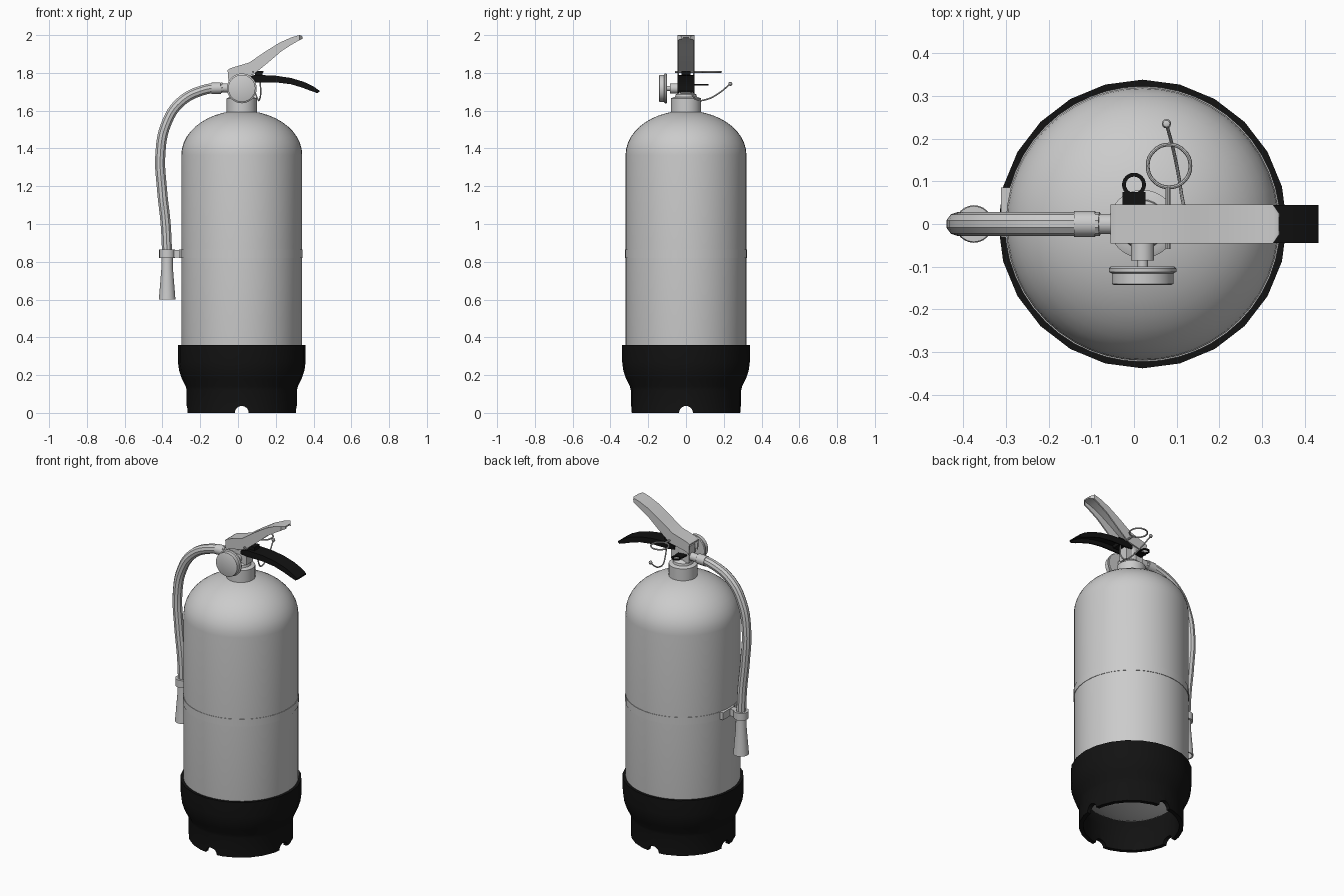
import bpy, bmesh, math
from mathutils import Vector, Matrix

if "Cube" in bpy.data.objects:
    bpy.data.objects.remove(bpy.data.objects["Cube"])

CX = 0.02  # tank axis


def material(name, rgb):
    m = bpy.data.materials.new(name)
    m.diffuse_color = (*rgb, 1)
    m.use_nodes = True
    m.node_tree.nodes["Principled BSDF"].inputs["Base Color"].default_value = m.diffuse_color
    return m


GREY = material("light_grey", (0.6, 0.6, 0.6))
BLACK = material("black", (0.006, 0.006, 0.006))


def finish(name, bm, mat):
    bmesh.ops.remove_doubles(bm, verts=bm.verts, dist=1e-5)
    bmesh.ops.recalc_face_normals(bm, faces=bm.faces)
    me = bpy.data.meshes.new(name)
    bm.to_mesh(me)
    bm.free()
    ob = bpy.data.objects.new(name, me)
    bpy.context.collection.objects.link(ob)
    me.materials.append(mat)
    return ob


def lathe(name, profile, mat, n=48, origin=(CX, 0, 0), axis=(0, 0, 1), closed=False):
    """Spin (radius, height) points around an axis."""
    bm = bmesh.new()
    pts = profile + profile[:1] if closed else profile
    vs = [bm.verts.new((r, 0, z)) for r, z in pts]
    es = [bm.edges.new(p) for p in zip(vs, vs[1:])]
    bmesh.ops.spin(bm, geom=vs + es, cent=(0, 0, 0), axis=(0, 0, 1),
                   angle=2 * math.pi, steps=n)
    rot = Vector((0, 0, 1)).rotation_difference(Vector(axis)).to_matrix().to_4x4()
    bm.transform(Matrix.Translation(origin) @ rot)
    return finish(name, bm, mat)


def box(name, lo, hi, mat):
    bm = bmesh.new()
    bmesh.ops.create_cube(bm, size=1)
    for v in bm.verts:
        v.co = [(a + b) / 2 + c * (b - a) for a, b, c in zip(lo, hi, v.co)]
    return finish(name, bm, mat)


def tube(name, pts, radius, mat, cyclic=False, res=6, sides=3):
    cu = bpy.data.curves.new(name, 'CURVE')
    cu.dimensions = '3D'
    cu.bevel_depth, cu.bevel_resolution = radius, sides
    cu.resolution_u, cu.use_fill_caps = res, True
    sp = cu.splines.new('BEZIER')
    sp.bezier_points.add(len(pts) - 1)
    for b, p in zip(sp.bezier_points, pts):
        b.co = p
        b.handle_left_type = b.handle_right_type = 'AUTO'
    sp.use_cyclic_u = cyclic
    ob = bpy.data.objects.new(name, cu)
    bpy.context.collection.objects.link(ob)
    cu.materials.append(mat)
    bpy.ops.object.select_all(action='DESELECT')
    ob.select_set(True)
    bpy.context.view_layer.objects.active = ob
    bpy.ops.object.convert(target='MESH')
    return ob


def channel(name, top, bottom, half, wall, mat, round_tip=0.0):
    """Pressed-metal lever: a strip along the top edge with two side flanges."""
    bm = bmesh.new()
    n = len(top)

    def width(i):
        return half - (round_tip if i == n - 1 else 0)

    def slab(rows_a, rows_b):
        # closed strip through two point rows on each of its two faces
        quads = [[bm.verts.new(p) for p in row] for row in zip(*rows_a, *rows_b)]
        for q, s in zip(quads, quads[1:]):
            for a, b in ((0, 1), (1, 3), (3, 2), (2, 0)):
                bm.faces.new((q[a], q[b], s[b], s[a]))
        for q in (quads[0], quads[-1]):
            bm.faces.new((q[0], q[1], q[3], q[2]))

    def row(pts, s, inset=0, dz=0):
        return [(x, s * (width(i) - inset), z + dz) for i, (x, z) in enumerate(pts)]

    for s in (-1, 1):
        slab((row(top, s), row(bottom, s)), (row(top, s, wall), row(bottom, s, wall)))
    slab((row(top, -1), row(top, 1)), (row(top, -1, 0, -wall), row(top, 1, 0, -wall)))
    return finish(name, bm, mat)


# Tank with domed top and bottom
dome = [(0.32 * math.cos(a), 1.365 + 0.235 * math.sin(a))
        for a in (math.radians(8 * i) for i in range(12))]
belly = [(0.32 * math.sin(a), 0.3 - 0.2 * math.cos(a))
         for a in (math.radians(10 * i) for i in range(10))]
lathe("tank", belly + dome + [(0, 1.6)], GREY)

# Foot ring with four drain notches
foot = lathe("foot_ring", [(0.338, 0.36), (0.338, 0.27), (0.332, 0.225), (0.317, 0.18),
                           (0.297, 0.14), (0.292, 0.12), (0.292, 0), (0.268, 0),
                           (0.268, 0.13), (0.3, 0.19), (0.32, 0.26), (0.32, 0.36)],
             BLACK, n=24, closed=True)
for axis in ((1, 0, 0), (0, 1, 0)):
    start = Vector((CX, 0, 0)) - Vector(axis) * 0.5
    cutter = lathe("notch_cutter", [(0, 0), (0.037, 0), (0.037, 1), (0, 1)], BLACK,
                   n=16, origin=start, axis=axis)
    cutter.hide_render = True
    cutter.display_type = 'WIRE'
    mod = foot.modifiers.new("notch", 'BOOLEAN')
    mod.operation, mod.object, mod.solver = 'DIFFERENCE', cutter, 'EXACT'
bpy.context.view_layer.objects.active = foot
foot.select_set(True)
for mod in list(foot.modifiers):
    bpy.ops.object.modifier_apply(modifier=mod.name)
for ob in [o for o in bpy.data.objects if o.name.startswith("notch_cutter")]:
    bpy.data.objects.remove(ob)

# Neck collar and valve
lathe("neck_collar", [(0, 1.58), (0.08, 1.58), (0.08, 1.665), (0.065, 1.672), (0, 1.672)],
      GREY, n=32)
lathe("valve_stem", [(0, 1.66), (0.06, 1.66), (0.055, 1.685), (0.035, 1.70), (0.035, 1.77),
                     (0, 1.77)], GREY, n=24)
box("valve_block", (-0.04, -0.03, 1.69), (0.08, 0.03, 1.79), GREY)

# Pressure gauge on the front
lathe("gauge", [(0, 0), (0.075, 0), (0.079, 0.004), (0.079, 0.012), (0.072, 0.016),
                (0.072, 0.04), (0.066, 0.043), (0, 0.041)], GREY, n=32,
      origin=(CX, -0.1, 1.718), axis=(0, -1, 0))
lathe("gauge_stem", [(0, 0), (0.027, 0), (0.027, 0.065), (0.013, 0.066), (0.013, 0.085)],
      GREY, n=20, origin=(CX, -0.02, 1.718), axis=(0, -1, 0))

# Hose, fitting and nozzle
tube("hose", [(-0.08, 0, 1.722), (-0.18, 0, 1.71), (-0.305, 0, 1.645), (-0.38, 0, 1.53),
              (-0.411, 0, 1.37), (-0.402, 0, 1.18), (-0.383, 0, 1.0), (-0.375, 0, 0.84)],
     0.028, GREY)
lathe("hose_fitting", [(0, 0), (0.024, 0), (0.024, 0.08), (0.03, 0.081), (0.03, 0.13),
                       (0, 0.13)], GREY, n=20, origin=(-0.01, 0, 1.722), axis=(-1, 0, -0.03))
lathe("nozzle", [(0, 0.86), (0.029, 0.86), (0.031, 0.76), (0.044, 0.6), (0.036, 0.6),
                 (0.02, 0.72), (0, 0.72)], GREY, n=24, origin=(-0.375, 0, 0))

# Strap and hose clip
lathe("strap", [(0.319, 0.82), (0.3225, 0.82), (0.3225, 0.865), (0.319, 0.865)], GREY,
      closed=True)
lathe("hose_clip", [(0.028, 0.82), (0.042, 0.82), (0.042, 0.865), (0.028, 0.865)], GREY,
      n=20, origin=(-0.375, 0, 0), closed=True)
box("clip_bridge", (-0.345, -0.02, 0.822), (-0.295, 0.02, 0.863), GREY)
box("clip_plate", (-0.312, -0.03, 0.82), (-0.285, 0.085, 0.865), GREY)

# Carry handle
channel("carry_handle",
        [(-0.055, 1.815), (-0.04, 1.825), (0.06, 1.855), (0.14, 1.91), (0.22, 1.96),
         (0.28, 1.987), (0.325, 2.0), (0.34, 1.995)],
        [(-0.05, 1.75), (-0.035, 1.765), (0.08, 1.79), (0.16, 1.855), (0.23, 1.915),
         (0.285, 1.95), (0.325, 1.973), (0.342, 1.98)],
        0.046, 0.008, GREY, round_tip=0.022)

# Squeeze lever and its lug
channel("squeeze_lever",
        [(0.05, 1.775), (0.09, 1.79), (0.2, 1.785), (0.28, 1.773), (0.35, 1.752),
         (0.40, 1.728), (0.432, 1.705)],
        [(0.05, 1.755), (0.09, 1.75), (0.2, 1.75), (0.28, 1.74), (0.34, 1.722),
         (0.385, 1.705), (0.422, 1.692)],
        0.045, 0.008, BLACK)
box("lever_lug", (0.09, -0.025, 1.76), (0.13, 0.025, 1.81), BLACK)

# Hanging bracket at the back: flat tab with an eye
box("bracket_tab", (-0.027, 0.02, 1.732), (0.027, 0.075, 1.74), BLACK)
lathe("bracket_eye", [(0.019, 0), (0.028, 0), (0.028, 0.008), (0.019, 0.008)], BLACK,
      n=24, origin=(0, 0.092, 1.732), closed=True)

# Safety pin, pull ring, and tether
tube("safety_pin", [(0.08, -0.058, 1.805), (0.08, 0.086, 1.805)], 0.006, GREY, res=1)
tube("pull_ring", [(0.082 + 0.05 * math.cos(a), 0.136 + 0.05 * math.sin(a), 1.805)
                   for a in (math.pi / 4 * i for i in range(8))], 0.0045, GREY,
     cyclic=True, res=4, sides=2)
tube("tether", [(0.115, 0.02, 1.77), (0.12, 0.03, 1.69), (0.113, 0.06, 1.657),
                (0.105, 0.11, 1.66), (0.093, 0.17, 1.69), (0.076, 0.235, 1.742)],
     0.004, GREY, sides=2)
lathe("tether_bead", [(0, -0.011), (0.008, -0.008), (0.011, 0), (0.008, 0.008), (0, 0.011)],
      GREY, n=12, origin=(0.076, 0.235, 1.742))

# Smooth shading with crisp edges
bpy.ops.object.select_all(action='DESELECT')
for ob in bpy.data.objects:
    ob.select_set(True)
    bpy.context.view_layer.objects.active = ob
bpy.ops.object.shade_smooth_by_angle(angle=math.radians(35))
